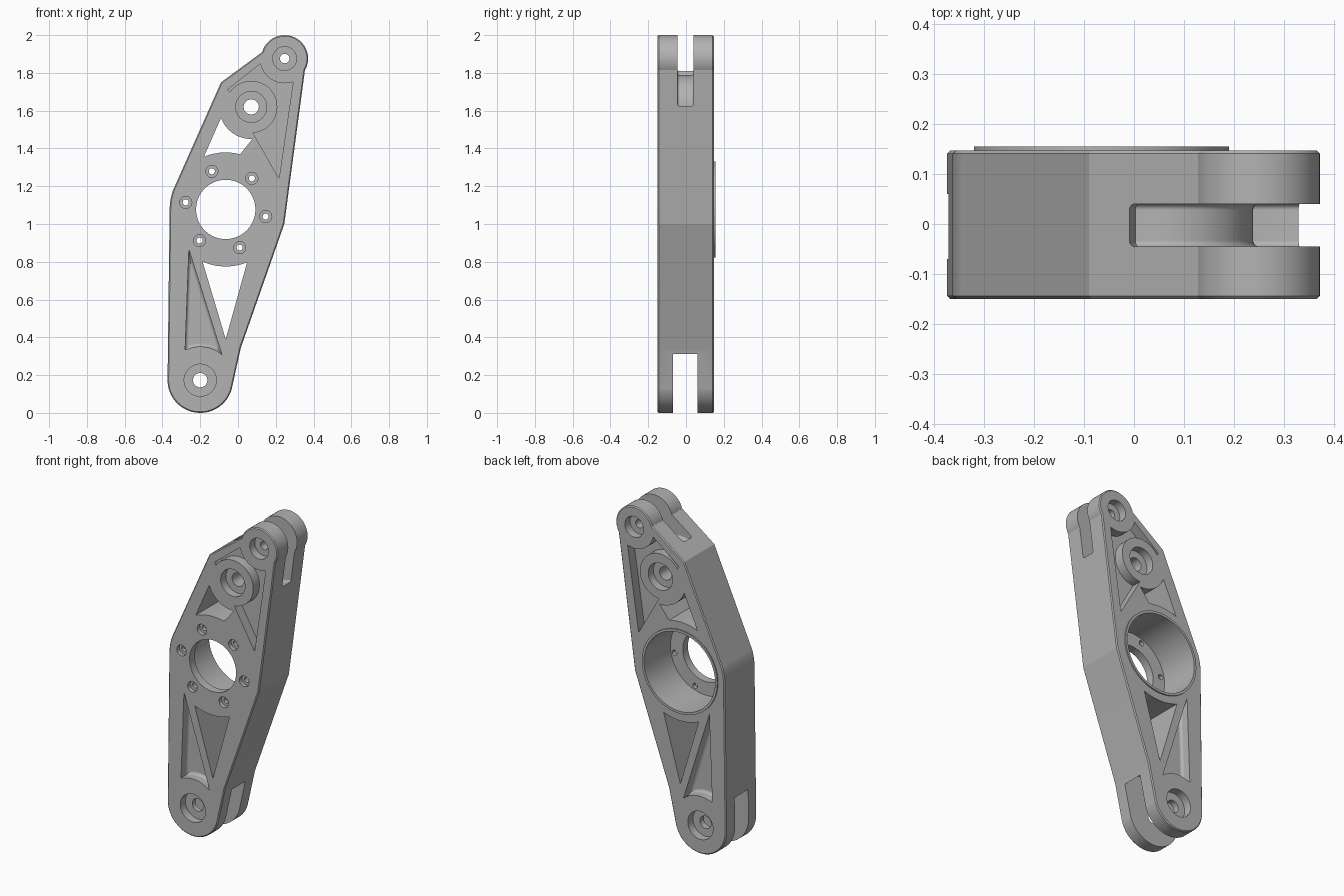
import bpy, bmesh
from math import sin, cos, radians

cube = bpy.data.objects.get("Cube")
if cube:
    bpy.data.objects.remove(cube, do_unlink=True)

FRONT, BACK = -0.15, 0.147
LOWER, BORE, BOSS, UPPER = (-0.2, 0.173), (-0.065, 1.077), (0.07, 1.62), (0.247, 1.876)

metal = bpy.data.materials.new("machined grey")
metal.use_nodes = True
grey = (0.45, 0.45, 0.45, 1)
metal.diffuse_color = grey
bsdf = next(n for n in metal.node_tree.nodes if n.type == 'BSDF_PRINCIPLED')
bsdf.inputs["Base Color"].default_value = grey
bsdf.inputs["Roughness"].default_value = 0.6


def arc(centre, r, a0, a1):
    n = max(2, int(abs(a1 - a0) / 5))
    angles = [radians(a0 + (a1 - a0) * i / n) for i in range(n + 1)]
    return [(centre[0] + r * cos(a), centre[1] + r * sin(a)) for a in angles]


def prism(name, outline, y0, y1, soft=0, segments=1):
    """Extrude an x-z outline along y, optionally softening both rims."""
    bm = bmesh.new()
    face = bm.faces.new([bm.verts.new((x, y0, z)) for x, z in outline])
    new = bmesh.ops.extrude_face_region(bm, geom=[face])["geom"]
    for v in new:
        if isinstance(v, bmesh.types.BMVert):
            v.co.y = y1
    bmesh.ops.recalc_face_normals(bm, faces=bm.faces)
    if soft:
        rims = [e for e in bm.edges if abs(e.verts[0].co.y - e.verts[1].co.y) < 1e-6]
        bmesh.ops.bevel(bm, geom=rims, offset=soft, segments=segments, profile=0.5,
                        affect='EDGES', clamp_overlap=False)
    mesh = bpy.data.meshes.new(name)
    bm.to_mesh(mesh)
    bm.free()
    mesh.materials.append(metal)
    ob = bpy.data.objects.new(name, mesh)
    bpy.context.collection.objects.link(ob)
    return ob


def disc(centre, r, y0, y1):
    return prism("disc", arc(centre, r, 0, 360)[:-1], y0, y1)


def combine(tool, operation='DIFFERENCE'):
    mod = arm.modifiers.new("combine", 'BOOLEAN')
    mod.operation, mod.solver, mod.object = operation, 'EXACT', tool
    bpy.context.view_layer.objects.active = arm
    bpy.ops.object.modifier_apply(modifier=mod.name)
    bpy.data.objects.remove(tool, do_unlink=True)


# Main body
outline = (arc(LOWER, 0.173, 180, 345) + [(0.015, 0.345), (0.245, 1.0)]
           + arc(UPPER, 0.124, -30, 164) + [(-0.09, 1.75)]
           + arc(BORE, 0.297, 160, 180))
arm = prism("rocker_arm", outline, FRONT, BACK, 0.006)

# Raised lip, bearing bore and front opening
combine(disc(BORE, 0.255, 0.1, BACK + 0.008), 'UNION')
combine(disc(BORE, 0.24, FRONT + 0.05, 0.3))
combine(disc(BORE, 0.157, -0.3, 0))

# Fork slots at both ends
combine(prism("lower_slot", arc(LOWER, 0.25, 0, 355), -0.07, 0.06))
combine(prism("upper_slot", arc(UPPER, 0.265, 267.9, 562.7)
              + arc(BOSS, 0.168, 113.7, -3.1)[1:-1], -0.045, 0.04, 0.012, 9))

# Through windows
combine(prism("upper_window", arc(BORE, 0.302, 75.4, 112.5)
              + arc(BOSS, 0.17, 200, 272), -0.3, 0.3))
combine(prism("lower_window", arc(BORE, 0.302, 246, 292) + [(-0.065, 0.39)], -0.3, 0.3))

# Pockets on both faces
upper_pocket = ([(-0.053, 1.713)] + arc(UPPER, 0.131, 192, 290) + [(0.217, 1.24)]
                + arc(BOSS, 0.138, -86, 146))
lower_pocket = [(-0.26, 0.865), (-0.28, 0.335)] + arc(LOWER, 0.178, 112, 50)
for y0, y1 in ((FRONT - 0.1, FRONT + 0.06), (BACK - 0.06, BACK + 0.1)):
    combine(prism("upper_pocket", upper_pocket, y0, y1))
    combine(prism("lower_pocket", lower_pocket, y0, y1, 0.018, 9))

# Pivot holes with a counterbore on each face
for centre, hole, seat in ((LOWER, 0.038, 0.085), (BOSS, 0.04, 0.082), (UPPER, 0.025, 0.063)):
    combine(disc(centre, hole, -0.3, 0.3))
    combine(disc(centre, seat, -0.3, FRONT + 0.05))
    combine(disc(centre, seat, BACK - 0.05, 0.3))

# Ring of counterbored screw holes
for i in range(6):
    spot = arc(BORE, 0.215, 110 + 60 * i, 180)[0]
    combine(disc(spot, 0.016, -0.3, 0))
    combine(disc(spot, 0.032, -0.3, FRONT + 0.025))

# Smooth the round walls and keep the flats crisp
bpy.ops.object.select_all(action='DESELECT')
arm.select_set(True)
bpy.context.view_layer.objects.active = arm
bpy.ops.object.shade_smooth_by_angle(angle=radians(11))
weighted = arm.modifiers.new("even normals", 'WEIGHTED_NORMAL')
weighted.keep_sharp = True
